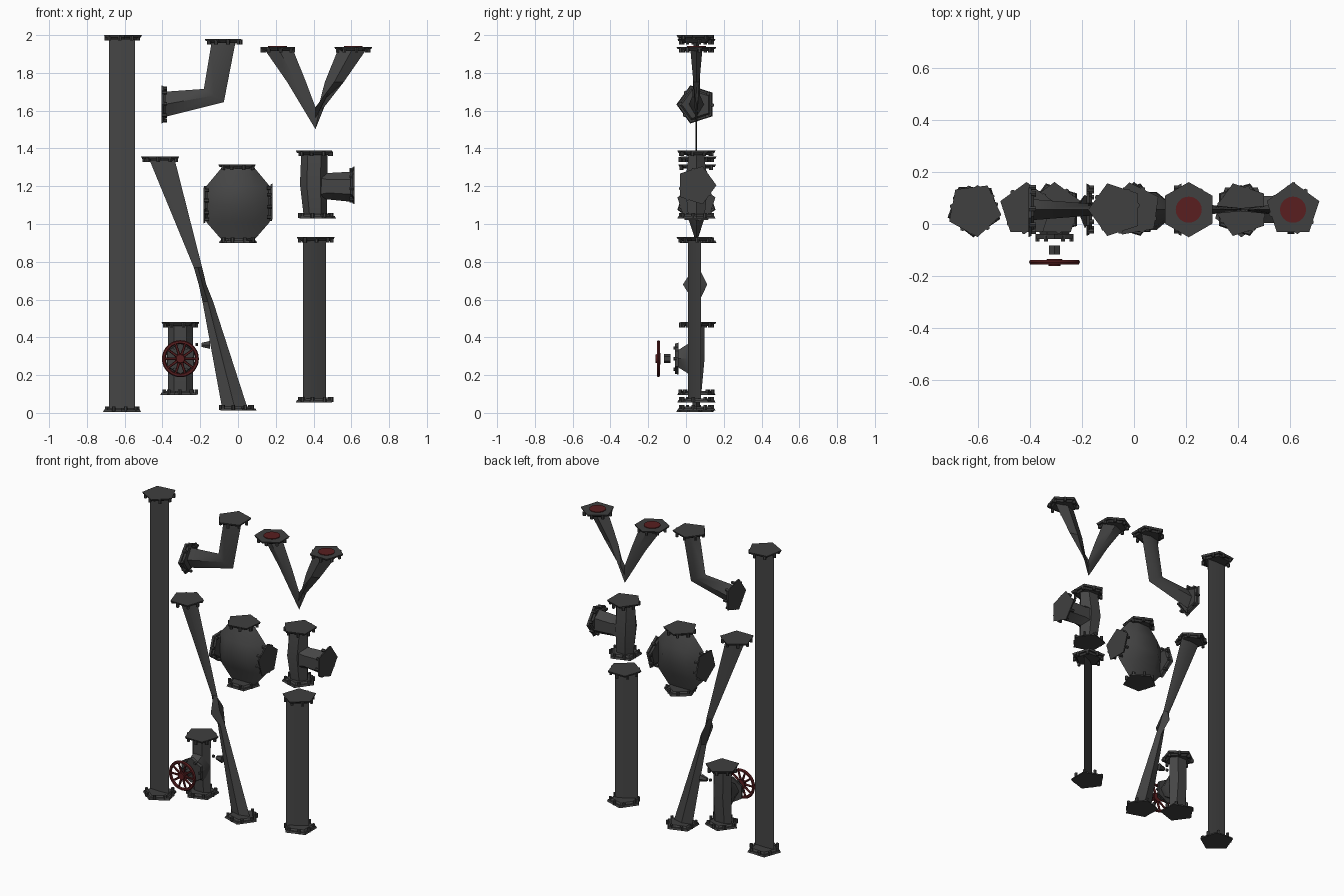
import bpy, bmesh
from math import cos, sin, pi, radians
from mathutils import Vector, Matrix

if "Cube" in bpy.data.objects:
    bpy.data.objects.remove(bpy.data.objects["Cube"])

MID = 0.055  # depth of the pipe axes
X, Y, Z = Vector((1, 0, 0)), Vector((0, 1, 0)), Vector((0, 0, 1))


def material(name, rgb):
    m = bpy.data.materials.new(name)
    m.use_nodes = True
    m.diffuse_color = (*rgb, 1)
    m.node_tree.nodes["Principled BSDF"].inputs["Base Color"].default_value = (*rgb, 1)
    return m


IRON = material("dark iron", (0.06, 0.06, 0.06))
STEEL = material("flange iron", (0.05, 0.05, 0.05))
RED = material("dark red paint", (0.1, 0.013, 0.014))


def finish(name, bm, mat, smooth=False):
    bmesh.ops.recalc_face_normals(bm, faces=bm.faces)
    me = bpy.data.meshes.new(name)
    bm.to_mesh(me)
    bm.free()
    me.materials.append(mat)
    ob = bpy.data.objects.new(name, me)
    bpy.context.collection.objects.link(ob)
    if smooth:
        bpy.ops.object.select_all(action='DESELECT')
        ob.select_set(True)
        bpy.context.view_layer.objects.active = ob
        bpy.ops.object.shade_smooth_by_angle(angle=radians(40))
    return ob


def frame(c, axis, spin=0):
    q = Z.rotation_difference(Vector(axis).normalized())
    return Matrix.Translation(c) @ q.to_matrix().to_4x4() @ Matrix.Rotation(radians(spin), 4, 'Z')


def cyl(bm, mat, r1, r2, depth, n):
    bmesh.ops.create_cone(bm, cap_ends=True, segments=n, radius1=r1, radius2=r2,
                          depth=depth, matrix=mat)


def loft(name, rings, n=4):
    """Skin elliptical rings given as (centre x, centre z, half width, half depth)."""
    bm = bmesh.new()
    loops = []
    for c, a, b in rings:
        c, a, b = Vector(c), Vector(a), Vector(b)
        loops.append([bm.verts.new(c + a * cos(2 * pi * i / n) + b * sin(2 * pi * i / n))
                      for i in range(n)])
    for p, q in zip(loops, loops[1:]):
        for i in range(n):
            j = (i + 1) % n
            bm.faces.new((p[i], p[j], q[j], q[i]))
    bm.faces.new(loops[0])
    bm.faces.new(loops[-1])
    return finish(name, bm, IRON, True)


def ring(x, z, w, h, y=MID):
    return ((x, y, z), X * w, Y * h)


def flange(name, x, z, axis, spin=0, sides=5):
    """Angular end plate with its outer face at (x, z), and bolts behind it."""
    bm = bmesh.new()
    m = frame((x, MID, z), axis, spin)
    cyl(bm, m @ Matrix.Translation((0, 0, -0.006)), 0.1, 0.106, 0.012, sides)
    cyl(bm, m @ Matrix.Translation((0, 0, -0.016)), 0.078, 0.09, 0.012, sides)
    for i in range(8):
        t = 2 * pi * i / 8 + 0.2
        cyl(bm, m @ Matrix.Translation((0.085 * cos(t), 0.085 * sin(t), -0.016)),
            0.01, 0.01, 0.026, 6)
    finish(name, bm, STEEL)


# Long straight pipe
loft("long_pipe", [ring(-0.613, 0.01, 0.069, 0.004), ring(-0.613, 1.99, 0.069, 0.004)])
flange("long_pipe_bottom_flange", -0.613, 0.005, -Z, 20)
flange("long_pipe_top_flange", -0.613, 2.0, Z, 115)

# Short straight pipe, flattened at an angle
turned = Vector((0.06, 0.034, 0))
loft("short_pipe", [((0.405, 0.045, z), turned, Vector((-0.004, 0.008, 0))) for z in (0.06, 0.92)])
flange("short_pipe_bottom_flange", 0.412, 0.055, -Z, 180)
flange("short_pipe_top_flange", 0.412, 0.932, Z, 36)

# Diagonal pipe pinched and twisted at its middle
loft("diagonal_pipe", [ring(-0.018, 0.03, 0.067, 0.02), ring(-0.16, 0.59, 0.028, 0.014),
                       ring(-0.188, 0.68, 0.02, 0.065, 0.048), ring(-0.212, 0.77, 0.022, 0.012),
                       ring(-0.402, 1.34, 0.067, 0.01)])
flange("diagonal_bottom_flange", -0.008, 0.012, -Z, 0)
flange("diagonal_top_flange", -0.412, 1.357, Z, 72)

# Elbow
loft("elbow_body", [((-0.39, MID, 1.633), Z * 0.067, Y * 0.04),
                    ((-0.128, MID, 1.68), Vector((-0.053, 0, 0.035)), Y * 0.02),
                    ((-0.077, MID, 1.96), X * -0.063, Y * 0.014)])
flange("elbow_side_flange", -0.405, 1.633, -X, 36)
flange("elbow_top_flange", -0.07, 1.98, Z, 90)

# V-shaped fork with red end discs
for side, label in ((-1, "right"), (1, "left")):
    loft("fork_leg_" + label, [((0.41, MID, 1.56), Z * 0.058, Y * 0.006),
                               ring(0.41 + side * 0.1, 1.752, 0.05, 0.016),
                               ring(0.41 + side * 0.195, 1.925, 0.075, 0.032)])
    fx = 0.41 + side * 0.2
    flange("fork_flange_" + label, fx, 1.938, Z, 0, 6 if side < 0 else 5)
    bm = bmesh.new()
    cyl(bm, frame((fx, MID, 1.939), Z), 0.05, 0.05, 0.006, 24)
    finish("fork_disc_" + label, bm, RED)

# Four-way cross
loft("cross_body", [ring(0, 0.915, 0.085, 0.006), ring(0.0, 1.01, 0.168, 0.042),
                    ring(0.0, 1.1, 0.172, 0.085, 0.05), ring(0.0, 1.2, 0.168, 0.075),
                    ring(0, 1.3, 0.085, 0.04)], 6)
flange("cross_bottom_flange", 0, 0.9, -Z, 54)
flange("cross_top_flange", 0, 1.315, Z, 10)
flange("cross_right_flange", -0.183, 1.108, -X, 90)
flange("cross_left_flange", 0.183, 1.108, X, 90)

# Tee
loft("tee_trunk", [ring(0.41, 1.04, 0.062, 0.05), ring(0.4, 1.21, 0.072, 0.07),
                   ring(0.405, 1.38, 0.07, 0.045)], 6)
loft("tee_branch", [((0.4, MID, 1.2), Z * 0.1, Y * 0.06),
                    ((0.475, MID, 1.2), Z * 0.07, Y * 0.06),
                    ((0.605, MID, 1.197), Z * 0.08, Y * 0.06)], 6)
flange("tee_bottom_flange", 0.412, 1.03, -Z, 0)
flange("tee_top_flange", 0.412, 1.388, Z, 18)
flange("tee_side_flange", 0.618, 1.205, X, 0)

# Valve body, bonnet and stem
VX, VZ = -0.305, 0.287
loft("valve_body", [ring(VX, 0.1, 0.067, 0.03), ring(VX, VZ, 0.066, 0.05),
                    ring(VX, 0.47, 0.067, 0.048)], 6)
flange("valve_bottom_flange", VX, 0.095, -Z, 36)
flange("valve_top_flange", VX, 0.482, Z, 0)
loft("valve_bonnet", [((VX, 0.05, VZ), X * 0.066, Z * 0.13),
                      ((VX, 0.01, VZ), X * 0.065, Z * 0.09),
                      ((VX, -0.045, VZ), X * 0.055, Z * 0.05)], 6)
bm = bmesh.new()
cyl(bm, frame((VX, -0.048, VZ), -Y), 0.085, 0.08, 0.018, 6)
for i in range(6):
    t = pi * i / 3
    cyl(bm, frame((VX + 0.065 * cos(t), -0.055, VZ + 0.065 * sin(t)), -Y), 0.009, 0.009, 0.024, 6)
finish("bonnet_flange", bm, STEEL)
bm = bmesh.new()
cyl(bm, frame((VX, -0.1, VZ), -Y), 0.024, 0.024, 0.034, 6)
finish("stem_nut", bm, STEEL)

# Side stud of the valve
bm = bmesh.new()
cyl(bm, frame((-0.172, MID, 0.36), X), 0.012, 0.024, 0.045, 6)
cyl(bm, frame((-0.218, MID, 0.363), X), 0.009, 0.009, 0.012, 6)
finish("valve_side_stud", bm, STEEL)

# Hand wheel
bpy.ops.mesh.primitive_torus_add(location=(VX, -0.146, VZ), rotation=(pi / 2, 0, 0),
                                 major_radius=0.088, minor_radius=0.01,
                                 major_segments=28, minor_segments=6)
rim = bpy.context.object
rim.name = "wheel_rim"
rim.data.materials.append(RED)
bpy.ops.object.shade_smooth_by_angle(angle=radians(40))
bm = bmesh.new()
cyl(bm, frame((VX, -0.148, VZ), -Y), 0.03, 0.022, 0.026, 12)
for i in range(10):
    t = 2 * pi * i / 10
    d = Vector((cos(t), 0, sin(t)))
    cyl(bm, frame(Vector((VX, -0.148, VZ)) + d * 0.055, d), 0.008, 0.006, 0.07, 5)
finish("wheel_spokes", bm, RED)
